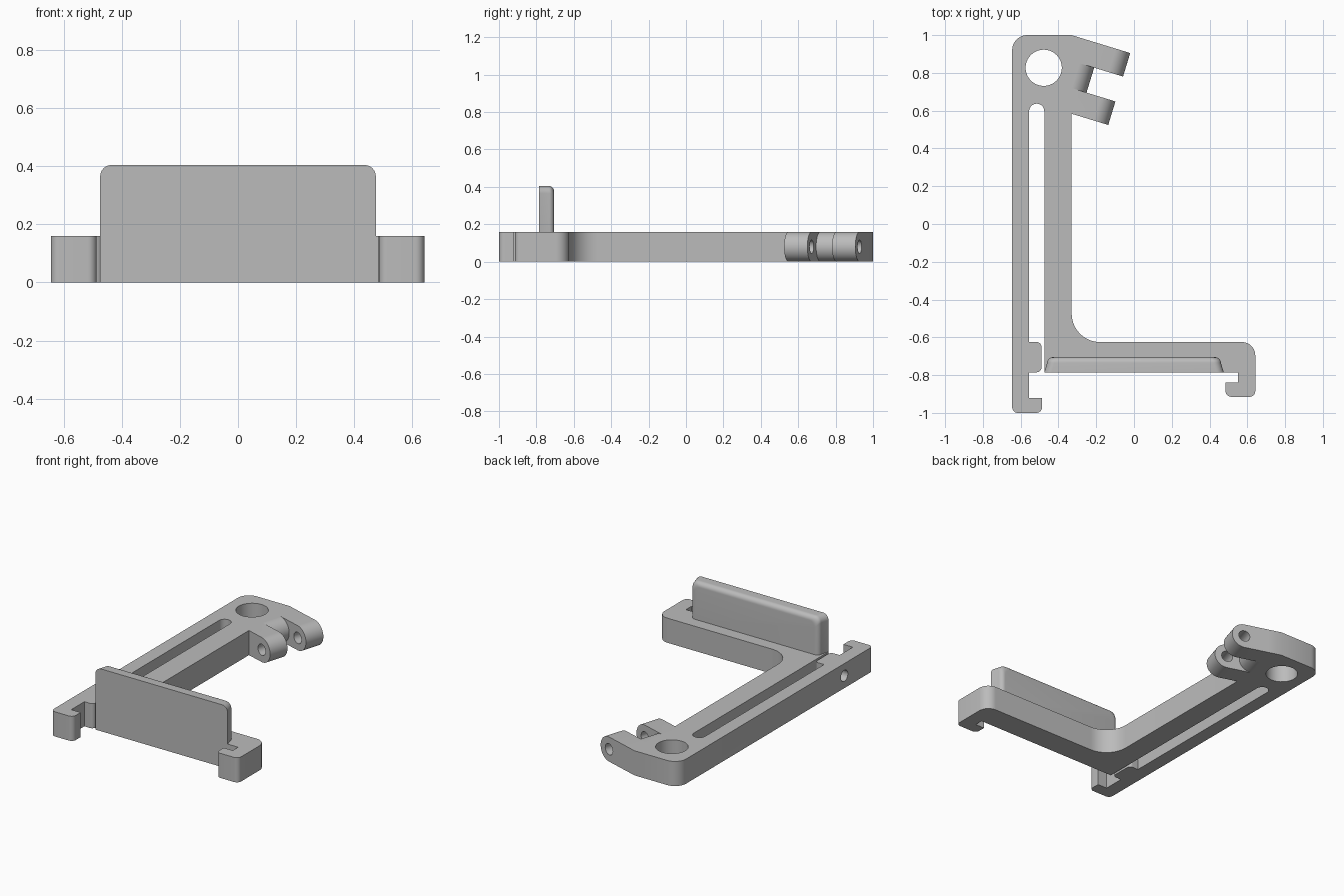
import bpy, bmesh, math
from mathutils import Vector

cube = bpy.data.objects.get("Cube")
if cube:
    bpy.data.objects.remove(cube, do_unlink=True)

THICK = 0.16
HALF = THICK / 2
X, Y, Z = Vector((1, 0, 0)), Vector((0, 1, 0)), Vector((0, 0, 1))

grey = bpy.data.materials.new("plain grey")
grey.use_nodes = True
grey.diffuse_color = (0.5, 0.5, 0.5, 1)
grey.node_tree.nodes["Principled BSDF"].inputs["Base Color"].default_value = (0.5, 0.5, 0.5, 1)


def rounded(corners, steps=10):
    """Outline from (x, y, radius) corners, each rounded by an arc."""
    out = []
    n = len(corners)
    for i, (x, y, r) in enumerate(corners):
        p = Vector((x, y))
        if r == 0:
            out.append(p)
            continue
        a = (Vector(corners[i - 1][:2]) - p).normalized()
        b = (Vector(corners[(i + 1) % n][:2]) - p).normalized()
        half = a.angle(b) / 2
        centre = p + (a + b).normalized() * (r / math.sin(half))
        start = p + a * (r / math.tan(half)) - centre
        end = p + b * (r / math.tan(half)) - centre
        sweep = start.angle(end)
        for k in range(steps + 1):
            t = k / steps
            out.append(centre + (start * math.sin((1 - t) * sweep) + end * math.sin(t * sweep)) / math.sin(sweep))
    return out


def loft(name, rings):
    """Closed solid skinned through rings with equal point counts."""
    bm = bmesh.new()
    loops = [[bm.verts.new(p) for p in ring] for ring in rings]
    for a, b in zip(loops, loops[1:]):
        for i in range(len(a)):
            bm.faces.new((a[i - 1], a[i], b[i], b[i - 1]))
    bm.faces.new(loops[0])
    bm.faces.new(loops[-1])
    bmesh.ops.recalc_face_normals(bm, faces=bm.faces)
    mesh = bpy.data.meshes.new(name)
    bm.to_mesh(mesh)
    bm.free()
    mesh.materials.append(grey)
    obj = bpy.data.objects.new(name, mesh)
    bpy.context.collection.objects.link(obj)
    return obj


def prism(name, outline, origin, right, up, along):
    base = [origin + right * p[0] + up * p[1] for p in outline]
    return loft(name, [base, [p + along for p in base]])


def rod(name, start, right, up, along, radius):
    circle = [(radius * math.cos(t * math.tau / 40), radius * math.sin(t * math.tau / 40)) for t in range(40)]
    return prism(name, circle, start, right, up, along)


def combine(target, tool, operation):
    mod = target.modifiers.new(operation, 'BOOLEAN')
    mod.operation, mod.solver, mod.object = operation, 'EXACT', tool
    bpy.context.view_layer.objects.active = target
    bpy.ops.object.modifier_apply(modifier=mod.name)
    bpy.data.objects.remove(tool, do_unlink=True)


def smooth(obj):
    bpy.ops.object.select_all(action='DESELECT')
    obj.select_set(True)
    bpy.context.view_layer.objects.active = obj
    bpy.ops.object.shade_smooth_by_angle(angle=math.radians(30))


# Hinge frame: u points out along the prongs, v runs across them
tilt = math.radians(17)
u = Vector((math.cos(tilt), -math.sin(tilt), 0))
v = Vector((-math.sin(tilt), -math.cos(tilt), 0))
tip = Vector((-0.02, 0.905, 0))
prong, span, reach = 0.13, 0.398, 0.24
root_a = tip - u * reach
root_b = root_a + v * span
arm_x = -0.33
meet_y = root_b.y - (arm_x - root_b.x) * math.tan(tilt)

# Frame: slotted arm, clamp block, foot and both hooks in one outline
frame = prism("frame", rounded([
    (-0.645, -1, 0.03), (-0.487, -1, 0.03), (-0.487, -0.92, 0), (-0.555, -0.92, 0),
    (-0.555, -0.785, 0), (-0.49, -0.785, 0.025), (-0.49, -0.625, 0.025), (-0.555, -0.625, 0),
    (-0.555, 0.637, 0.0399), (-0.475, 0.637, 0.0399), (-0.475, -0.785, 0),
    (0.55, -0.785, 0), (0.55, -0.84, 0), (0.485, -0.84, 0), (0.485, -0.915, 0.03),
    (0.642, -0.915, 0.03), (0.642, -0.625, 0.07), (arm_x, -0.625, 0.15),
    (arm_x, meet_y, 0), (root_b.x, root_b.y, 0), (root_a.x, root_a.y, 0),
    (arm_x, 1, 0), (-0.645, 1, 0.08)]), Vector(), X, Y, Z * THICK)


def knuckle(name, length, offset, width):
    """Bar with a half-round end, running from inside the head outward."""
    arc = [(length - HALF + HALF * math.cos(a), HALF + HALF * math.sin(a))
           for a in (math.pi * (k / 20 - 0.5) for k in range(21))]
    return prism(name, [(-0.03, 0)] + arc + [(-0.03, THICK)], root_a + v * offset, u, Z, v * width)


# Hinge prongs and the rounded web between them
combine(frame, knuckle("prong_back", reach, 0, prong), 'UNION')
combine(frame, knuckle("prong_front", reach, span - prong, prong), 'UNION')
combine(frame, knuckle("web", HALF, prong - 0.01, span - 2 * prong + 0.02), 'UNION')

# Post hole, hinge pin hole and clamp screw hole
combine(frame, rod("post_hole", Vector((-0.478, 0.827, -0.1)), X, Y, Z * 0.4, 0.096), 'DIFFERENCE')
pin = tip - u * HALF + Z * HALF
combine(frame, rod("pin_hole", pin - v * 0.1, u, Z, v * 0.6, 0.036), 'DIFFERENCE')
combine(frame, rod("screw_hole", Vector((-0.7, -0.705, HALF)), Y, Z, X * 0.3, 0.036), 'DIFFERENCE')
smooth(frame)

# Upright plate with tapered ends and a softened rear edge
sections = [(-0.785, 0, 0)]
for k in range(9):
    a = k / 8 * math.pi / 2
    drop = 0.03 * (1 - math.cos(a))
    sections.append((-0.735 + 0.03 * math.sin(a), 0.015 + drop, drop))
rings = []
for y, inset, drop in sections:
    w, top = 0.475 - inset, 0.405 - drop
    outline = rounded([(-w, THICK, 0), (w, THICK, 0), (w, top, 0.04), (-w, top, 0.04)])
    rings.append([Vector((p[0], y, p[1])) for p in outline])
smooth(loft("upright_plate", rings))
